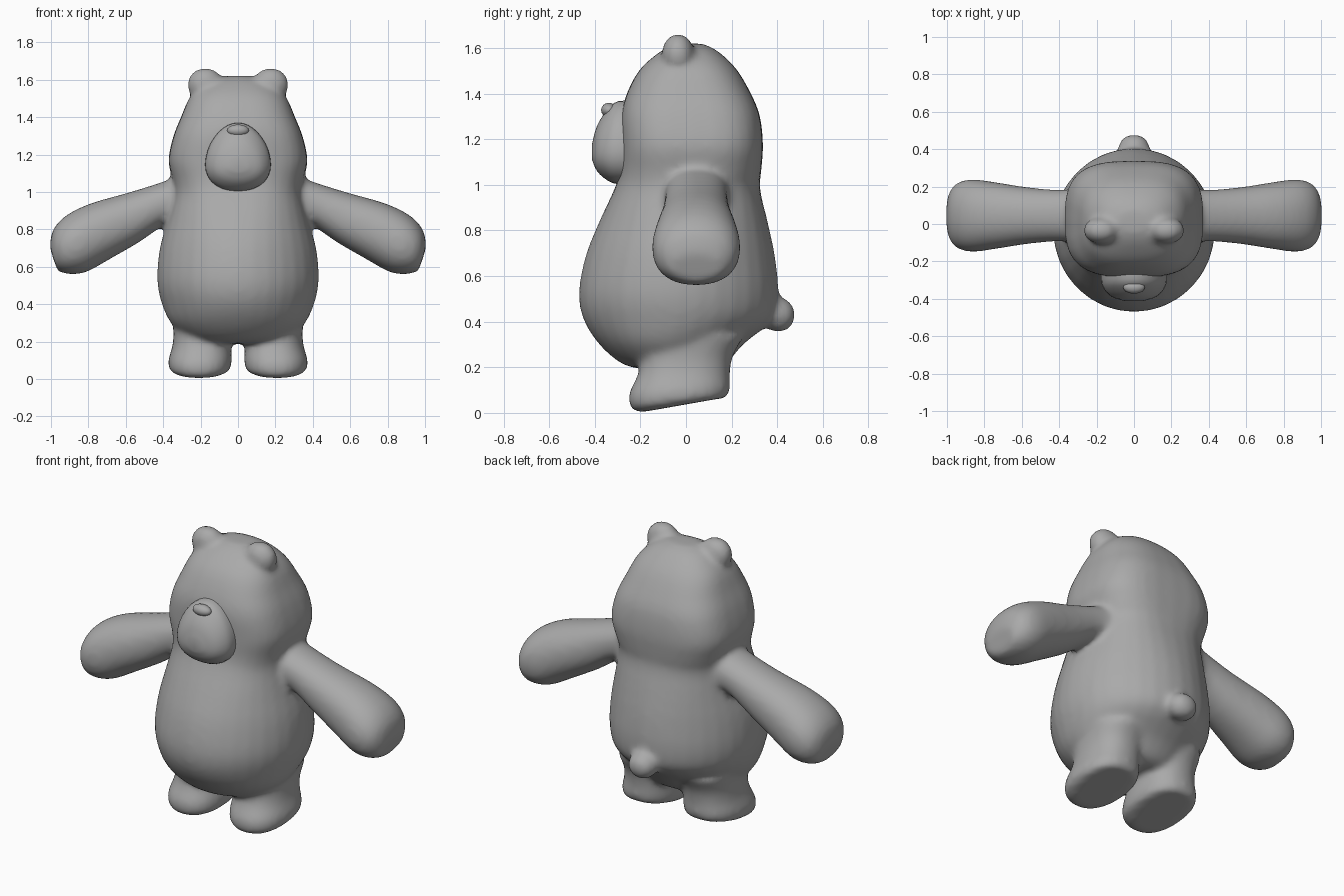
import bpy
import bmesh
from math import sin, cos, pi
from mathutils import Vector, Matrix

if "Cube" in bpy.data.objects:
    bpy.data.objects.remove(bpy.data.objects["Cube"], do_unlink=True)

grey = bpy.data.materials.new("plain grey")
grey.use_nodes = True
grey.diffuse_color = (0.4, 0.4, 0.4, 1)
grey.node_tree.nodes["Principled BSDF"].inputs["Base Color"].default_value = (0.4, 0.4, 0.4, 1)


def signed_power(value, exponent):
    return abs(value) ** exponent * (1 if value >= 0 else -1)


def refine(rings, steps=3):
    """Pass a smooth curve through the rings and return more of them."""
    rows = [Vector(r) for r in rings]
    padded = [rows[0]] + rows + [rows[-1]]
    result = []
    for p, a, b, n in zip(padded, padded[1:], padded[2:], padded[3:]):
        for i in range(steps):
            t = i / steps
            result.append(a + (b - p) * (t / 2)
                          + (p * 2 - a * 5 + b * 4 - n) * (t * t / 2)
                          + (a * 3 - p - b * 3 + n) * (t ** 3 / 2))
    return result + [rows[-1]]


def loft(bm, rings, side, taper=0, segments=32):
    """Skin rings given as two end points, half width and squareness."""
    side = Vector(side)
    loops = []
    for ring in refine(rings):
        start, end = Vector(ring[0:3]), Vector(ring[3:6])
        middle, half = (start + end) / 2, (start - end) / 2
        width, power = ring[6], 2 / ring[7]
        loop = []
        for i in range(segments):
            angle = 2 * pi * i / segments
            c, s = signed_power(cos(angle), power), signed_power(sin(angle), power)
            loop.append(bm.verts.new(middle + half * c + side * (width * s * (1 - taper * c))))
        loops.append(loop)
    faces = [bm.faces.new(loops[0]), bm.faces.new(loops[-1][::-1])]
    for low, high in zip(loops, loops[1:]):
        for i in range(segments):
            j = (i + 1) % segments
            faces.append(bm.faces.new((low[i], high[i], high[j], low[j])))
    bmesh.ops.recalc_face_normals(bm, faces=faces)


def ball(bm, centre, radii):
    matrix = Matrix.Translation(centre) @ Matrix.Diagonal((*radii, 1))
    bmesh.ops.create_uvsphere(bm, u_segments=24, v_segments=16, radius=1, matrix=matrix)


def finish(bm, name):
    mesh = bpy.data.meshes.new(name)
    bm.to_mesh(mesh)
    bm.free()
    mesh.materials.append(grey)
    obj = bpy.data.objects.new(name, mesh)
    bpy.context.collection.objects.link(obj)
    bpy.ops.object.select_all(action="DESELECT")
    obj.select_set(True)
    bpy.context.view_layer.objects.active = obj
    return obj


# Torso and head: front y, back y, height, half width, squareness
skin = bmesh.new()
trunk = [
    (-.18, .13, .19, .18, 2), (-.28, .18, .215, .27, 2), (-.38, .25, .3, .36, 2),
    (-.45, .38, .41, .41, 2), (-.47, .405, .53, .432, 2), (-.44, .39, .69, .42, 2),
    (-.38, .358, .84, .38, 2.2), (-.315, .325, .98, .345, 2.5), (-.29, .33, 1.06, .35, 2.8),
    (-.285, .338, 1.17, .372, 3), (-.285, .325, 1.3, .345, 3), (-.26, .285, 1.4, .305, 2.8),
    (-.2, .22, 1.51, .255, 2.6), (-.105, .135, 1.59, .165, 2.4), (-.04, .07, 1.62, .08, 2)]
loft(skin, [(0, f, z, 0, b, z, w, p) for f, b, z, w, p in trunk], (1, 0, 0))

# Arms: upper x and z, lower x and z, half depth
arm = [
    (.2, 1.13, .24, .78, .17), (.37, 1.065, .36, .835, .138), (.58, .998, .53, .73, .15),
    (.79, .938, .69, .638, .178), (.925, .87, .81, .572, .194),
    (.992, .79, .9, .56, .17), (1.006, .7, .965, .577, .11)]
# Legs: front y and z, back y and z, half width, centre x
leg = [
    (-.2, .002, .14, .062, .11, .21), (-.243, .022, .18, .07, .158, .205),
    (-.25, .085, .193, .11, .17, .203), (-.212, .165, .192, .17, .158, .195),
    (-.2, .23, .205, .25, .155, .19), (-.19, .36, .25, .33, .165, .19)]
for s in (1, -1):
    loft(skin, [(s * ax, .045, az, s * bx, .045, bz, w, 2.2) for ax, az, bx, bz, w in arm], (0, 1, 0))
    loft(skin, [(s * x, f, fz, s * x, b, bz, w, 2.3) for f, fz, b, bz, w, x in leg], (1, 0, 0))
    # Ears
    ball(skin, (s * .175, -.035, 1.572), (.097, .072, .092))

# Tail
ball(skin, (0, .405, .43), (.085, .075, .077))

# Fuse the limbs into one soft skin
body = finish(skin, "body")
remesh = body.modifiers.new("fuse", "REMESH")
remesh.mode = "VOXEL"
remesh.voxel_size = 0.016
soften = body.modifiers.new("soften", "SMOOTH")
soften.factor = 0.5
soften.iterations = 10
for modifier in ("fuse", "soften"):
    bpy.ops.object.modifier_apply(modifier=modifier)
bpy.ops.object.shade_smooth()

# Muzzle: y, top, bottom, half width
snout = bmesh.new()
layers = [(-.2, 1.365, 1.005, .168), (-.295, 1.368, 1.003, .172), (-.345, 1.33, 1.02, .158),
          (-.39, 1.26, 1.06, .115), (-.412, 1.18, 1.11, .045)]
loft(snout, [(0, y, t, 0, y, b, w, 2.1) for y, t, b, w in layers], (1, 0, 0), taper=0.2)
finish(snout, "muzzle")
bpy.ops.object.shade_smooth_by_angle(angle=pi / 3)

# Nose
tip = bmesh.new()
ball(tip, (0, -.338, 1.328), (.058, .034, .032))
finish(tip, "nose")
bpy.ops.object.shade_smooth()
